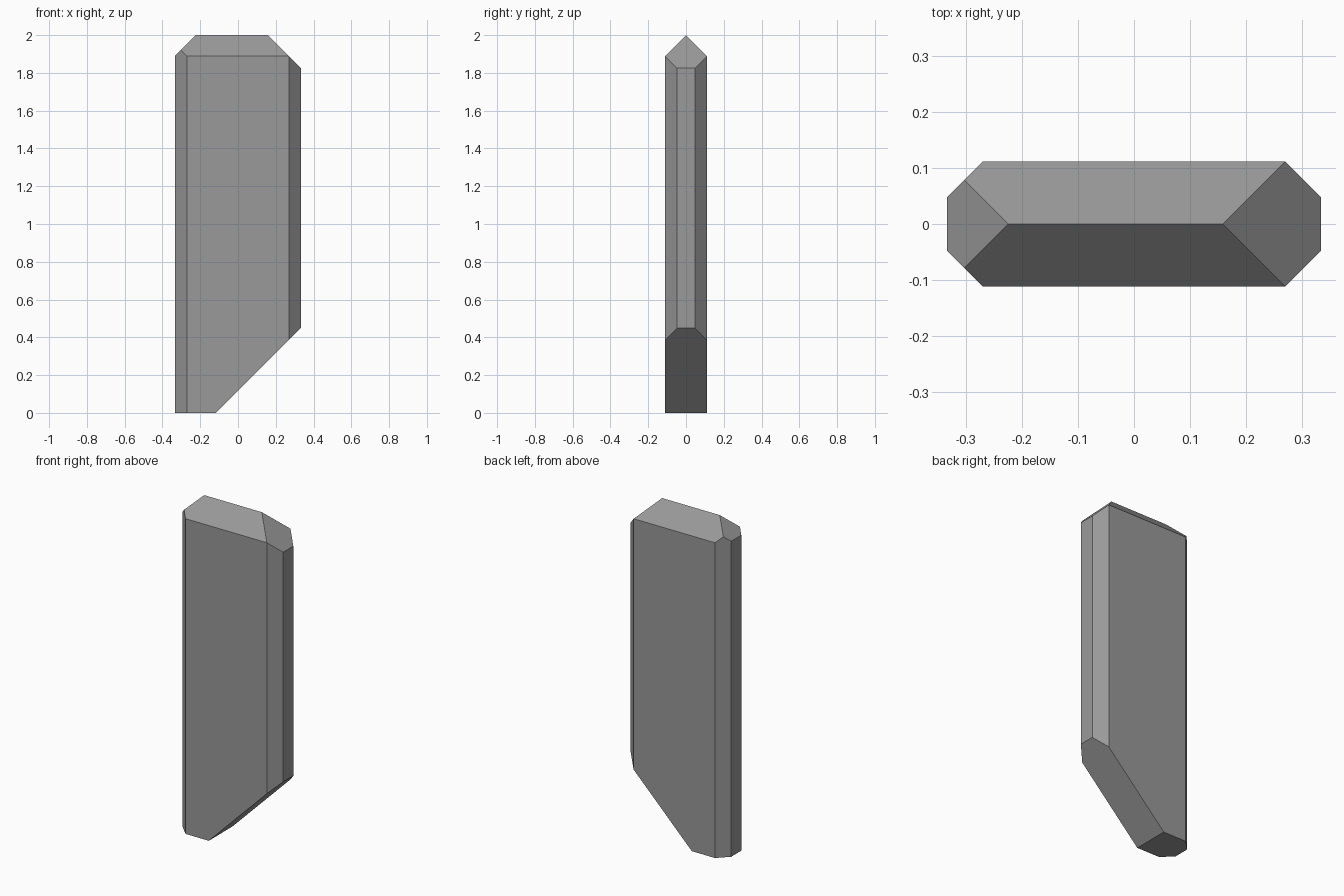
import bpy, bmesh
from mathutils import Vector

cube = bpy.data.objects.get("Cube")
if cube:
    bpy.data.objects.remove(cube, do_unlink=True)

# Single stone grey
grey = bpy.data.materials.new("stone_grey")
grey.use_nodes = True
colour = (0.32, 0.32, 0.32, 1)
grey.diffuse_color = colour
grey.node_tree.nodes["Principled BSDF"].inputs["Base Color"].default_value = colour

# Upright slab with chamfered vertical corners
HALF_W, HALF_D, CHAMFER, HEIGHT = 0.333, 0.111, 0.063, 2.0
w, d = HALF_W - CHAMFER, HALF_D - CHAMFER
plan = [(w, -HALF_D), (HALF_W, -d), (HALF_W, d), (w, HALF_D),
        (-w, HALF_D), (-HALF_W, d), (-HALF_W, -d), (-w, -HALF_D)]
bm = bmesh.new()
base = bm.faces.new([bm.verts.new((x, y, 0)) for x, y in plan])
top = bmesh.ops.extrude_face_region(bm, geom=[base])["geom"]
bmesh.ops.translate(bm, vec=(0, 0, HEIGHT),
                    verts=[v for v in top if isinstance(v, bmesh.types.BMVert)])
bmesh.ops.recalc_face_normals(bm, faces=bm.faces)


def slice_off(point, normal):
    """Cut away the side the normal points to and cap the hole."""
    geom = bm.verts[:] + bm.edges[:] + bm.faces[:]
    cut = bmesh.ops.bisect_plane(bm, geom=geom, dist=1e-5, plane_co=Vector(point),
                                 plane_no=Vector(normal).normalized(), clear_outer=True)
    edges = [e for e in cut["geom_cut"] if isinstance(e, bmesh.types.BMEdge)]
    bmesh.ops.holes_fill(bm, edges=[e for e in edges if e.is_boundary], sides=0)


# Pitched top, hipped ends and slanted foot, all at 45 degrees
slice_off((0, 0, HEIGHT), (0, -1, 1))
slice_off((0, 0, HEIGHT), (0, 1, 1))
slice_off((0.158, 0, HEIGHT), (1, 0, 1))
slice_off((-0.224, 0, HEIGHT), (-1, 0, 1))
slice_off((-0.116, 0, 0), (1, 0, -1))
bmesh.ops.remove_doubles(bm, verts=bm.verts, dist=1e-4)
bmesh.ops.recalc_face_normals(bm, faces=bm.faces)

mesh = bpy.data.meshes.new("faceted_slab")
bm.to_mesh(mesh)
bm.free()
mesh.materials.append(grey)
slab = bpy.data.objects.new("faceted_slab", mesh)
bpy.context.collection.objects.link(slab)
